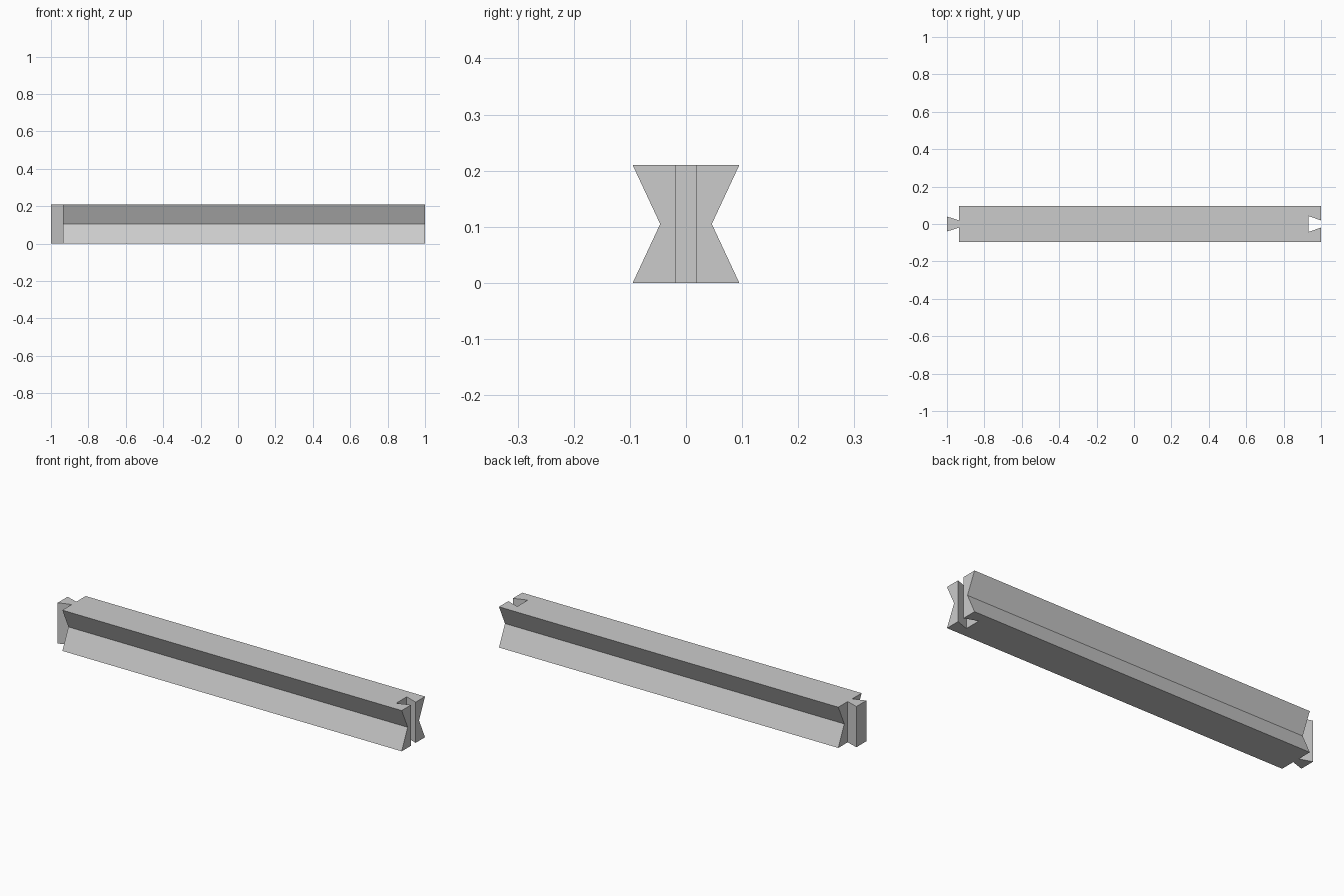
import bpy
import bmesh
from mathutils import Vector

cube = bpy.data.objects.get("Cube")
if cube:
    bpy.data.objects.remove(cube, do_unlink=True)

HEIGHT = 0.21
SHOULDER = -0.935   # where the beam body ends and the tenon begins
SOCKET = 0.932      # inner wall of the dovetail socket

grey = bpy.data.materials.new("plain grey")
grey.use_nodes = True
grey.diffuse_color = (0.6, 0.6, 0.6, 1)
grey.node_tree.nodes["Principled BSDF"].inputs["Base Color"].default_value = (0.6, 0.6, 0.6, 1)


def prism(name, outline, direction):
    """Extrude a closed outline of 3D points along a direction."""
    bm = bmesh.new()
    face = bm.faces.new([bm.verts.new(p) for p in outline])
    result = bmesh.ops.extrude_face_region(bm, geom=[face])
    moved = [v for v in result["geom"] if isinstance(v, bmesh.types.BMVert)]
    bmesh.ops.translate(bm, verts=moved, vec=Vector(direction))
    bmesh.ops.recalc_face_normals(bm, faces=bm.faces)
    mesh = bpy.data.meshes.new(name)
    bm.to_mesh(mesh)
    bm.free()
    mesh.materials.append(grey)
    obj = bpy.data.objects.new(name, mesh)
    bpy.context.collection.objects.link(obj)
    return obj


def dovetail(name, half_profile, z, height):
    """Vertical prism from (x, half width) pairs mirrored across y = 0."""
    outline = [(x, w, z) for x, w in half_profile]
    outline += [(x, -w, z) for x, w in reversed(half_profile)]
    return prism(name, outline, (0, 0, height))


def combine(target, tool, operation):
    mod = target.modifiers.new(operation.lower(), "BOOLEAN")
    mod.operation, mod.object, mod.solver = operation, tool, "EXACT"
    bpy.context.view_layer.objects.active = target
    bpy.ops.object.modifier_apply(modifier=mod.name)
    bpy.data.objects.remove(tool, do_unlink=True)


# Beam body with a waisted cross-section
half_section = [(0.095, 0), (0.046, HEIGHT / 2), (0.095, HEIGHT)]
section = [(SHOULDER, y, z) for y, z in half_section]
section += [(SHOULDER, -y, z) for y, z in reversed(half_section)]
beam = prism("beam", section, (1 - SHOULDER, 0, 0))

# Dovetail socket cut through one end
cutter = dovetail("socket_cutter", [(SOCKET, 0.043), (1, 0.019), (1.02, 0.019)], -0.1, 0.41)
cutter.hide_render = True
combine(beam, cutter, "DIFFERENCE")

# Matching dovetail tenon on the other end
tenon = dovetail("tenon", [(-1, 0.04), (SHOULDER, 0.019)], 0, HEIGHT)
